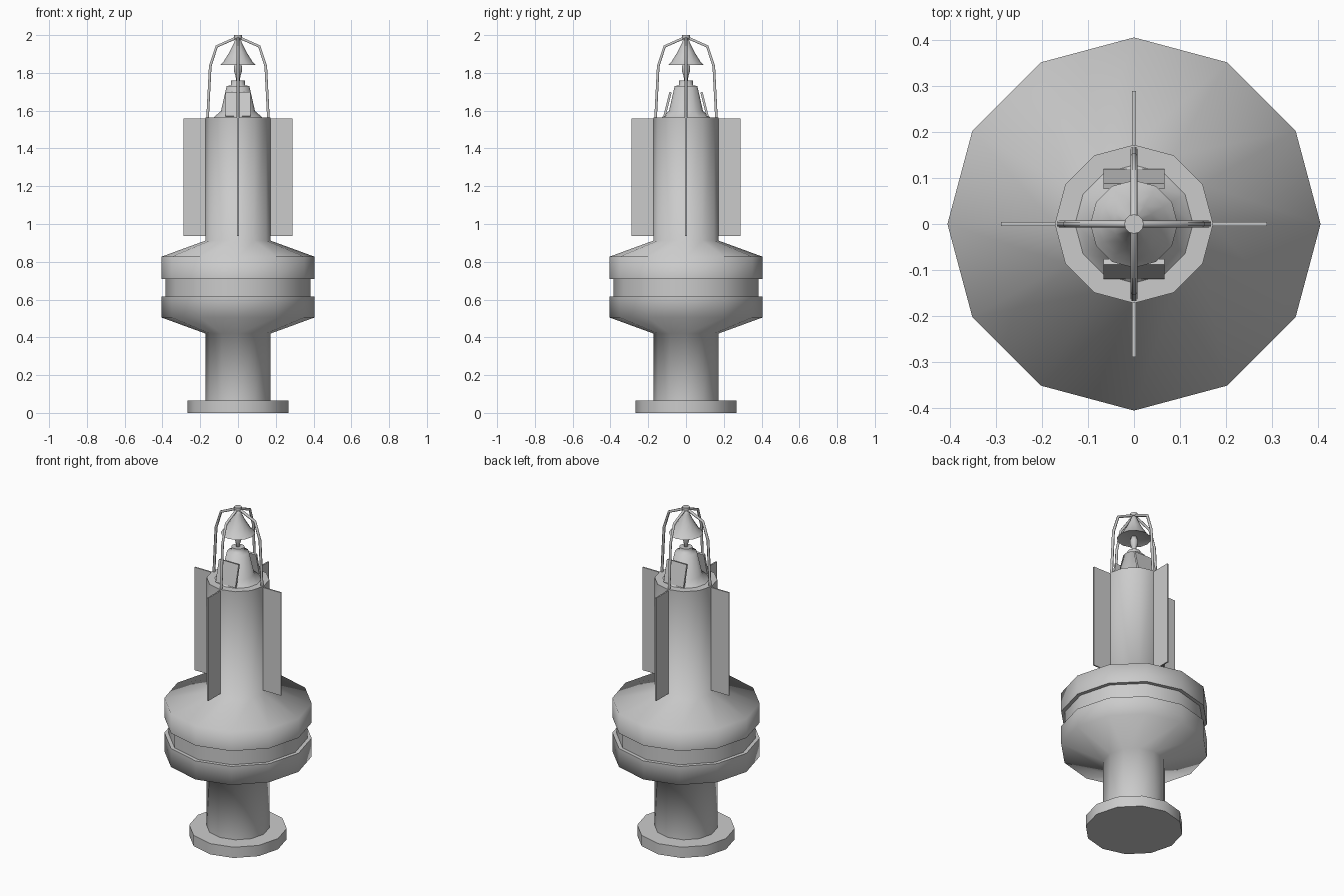
import bpy, bmesh
from math import sin, cos, pi, radians
from mathutils import Matrix, Vector

if "Cube" in bpy.data.objects:
    bpy.data.objects.remove(bpy.data.objects["Cube"])


def finish(name, bm, angle=80):
    bmesh.ops.remove_doubles(bm, verts=bm.verts, dist=1e-5)
    bmesh.ops.recalc_face_normals(bm, faces=bm.faces)
    me = bpy.data.meshes.new(name)
    bm.to_mesh(me)
    bm.free()
    ob = bpy.data.objects.new(name, me)
    bpy.context.collection.objects.link(ob)
    bpy.ops.object.select_all(action='DESELECT')
    ob.select_set(True)
    bpy.context.view_layer.objects.active = ob
    bpy.ops.object.shade_smooth_by_angle(angle=radians(angle))
    return ob


def lathe(name, profile, n=12):
    """Revolve (radius, z) points that start and end on the axis."""
    bm = bmesh.new()
    rings = []
    for r, z in profile:
        if r == 0:
            rings.append([bm.verts.new((0, 0, z))] * n)
        else:
            rings.append([bm.verts.new((r * cos(2 * pi * i / n), r * sin(2 * pi * i / n), z))
                          for i in range(n)])
    for a, b in zip(rings, rings[1:]):
        for i in range(n):
            j = (i + 1) % n
            bm.faces.new(list(dict.fromkeys((a[i], a[j], b[j], b[i]))))
    return finish(name, bm)


def box(name, size, matrix):
    bm = bmesh.new()
    bmesh.ops.create_cube(bm, size=1, matrix=matrix @ Matrix.Diagonal((*size, 1)))
    return finish(name, bm, 30)


def rod(name, points, radius, rot, n=6):
    """Tube through (distance, z) points in a vertical plane turned by rot."""
    bm = bmesh.new()
    pts = [Vector((p[0], 0, p[1])) for p in points]
    rings = []
    for k, p in enumerate(pts):
        t = (pts[min(k + 1, len(pts) - 1)] - pts[max(k - 1, 0)]).normalized()
        side = Vector((0, 1, 0))
        up = t.cross(side)
        rings.append([bm.verts.new(rot @ (p + radius * (side * cos(2 * pi * i / n) + up * sin(2 * pi * i / n))))
                      for i in range(n)])
    for a, b in zip(rings, rings[1:]):
        for i in range(n):
            j = (i + 1) % n
            bm.faces.new((a[i], a[j], b[j], b[i]))
    bm.faces.new(rings[0])
    bm.faces.new(rings[-1])
    return finish(name, bm, 65)


# Buoy hull: foot, lower tube, grooved float and tower
lathe("buoy_body", [(0, 0), (0.268, 0), (0.268, 0.065), (0.172, 0.065), (0.172, 0.42),
                    (0.405, 0.505), (0.405, 0.617), (0.383, 0.617), (0.383, 0.71),
                    (0.405, 0.71), (0.405, 0.827), (0.172, 0.912), (0.172, 1.565), (0, 1.565)])

# Flared lamp housing with a stepped cap
lathe("lamp_housing", [(0, 1.56), (0.128, 1.565), (0.09, 1.598), (0.06, 1.73), (0.036, 1.735),
                       (0.036, 1.76), (0, 1.76)])

# Lamp and the bell-shaped reflector above it
lathe("lamp", [(0, 1.75), (0.01, 1.76), (0.013, 1.785), (0.022, 1.81), (0.022, 1.83), (0.012, 1.86), (0, 1.86)])
lathe("reflector", [(0, 1.855), (0.08, 1.848), (0.095, 1.842), (0.075, 1.862), (0.045, 1.91),
                    (0.02, 1.96), (0.012, 1.99), (0, 1.99)])

# Top cap where the cage rods meet
lathe("cage_cap", [(0, 1.982), (0.021, 1.982), (0.021, 2.0), (0, 2.0)])

# Radar fins and guard rods, four each around the tower
for k in range(4):
    rot = Matrix.Rotation(k * pi / 2, 4, 'Z')
    box(f"fin_{k + 1}", (0.128, 0.008, 0.622), rot @ Matrix.Translation((0.225, 0, 1.247)))
    rod(f"cage_rod_{k + 1}", [(0.161, 1.56), (0.147, 1.835), (0.113, 1.94), (0.005, 1.988)], 0.008, rot)

# Tilted solar panels at front and back
for name, a in (("front_panel", 0), ("back_panel", pi)):
    m = (Matrix.Rotation(a, 4, 'Z') @ Matrix.Translation((0, -0.098, 1.634))
         @ Matrix.Rotation(radians(-14), 4, 'X'))
    box(name, (0.132, 0.012, 0.132), m)
